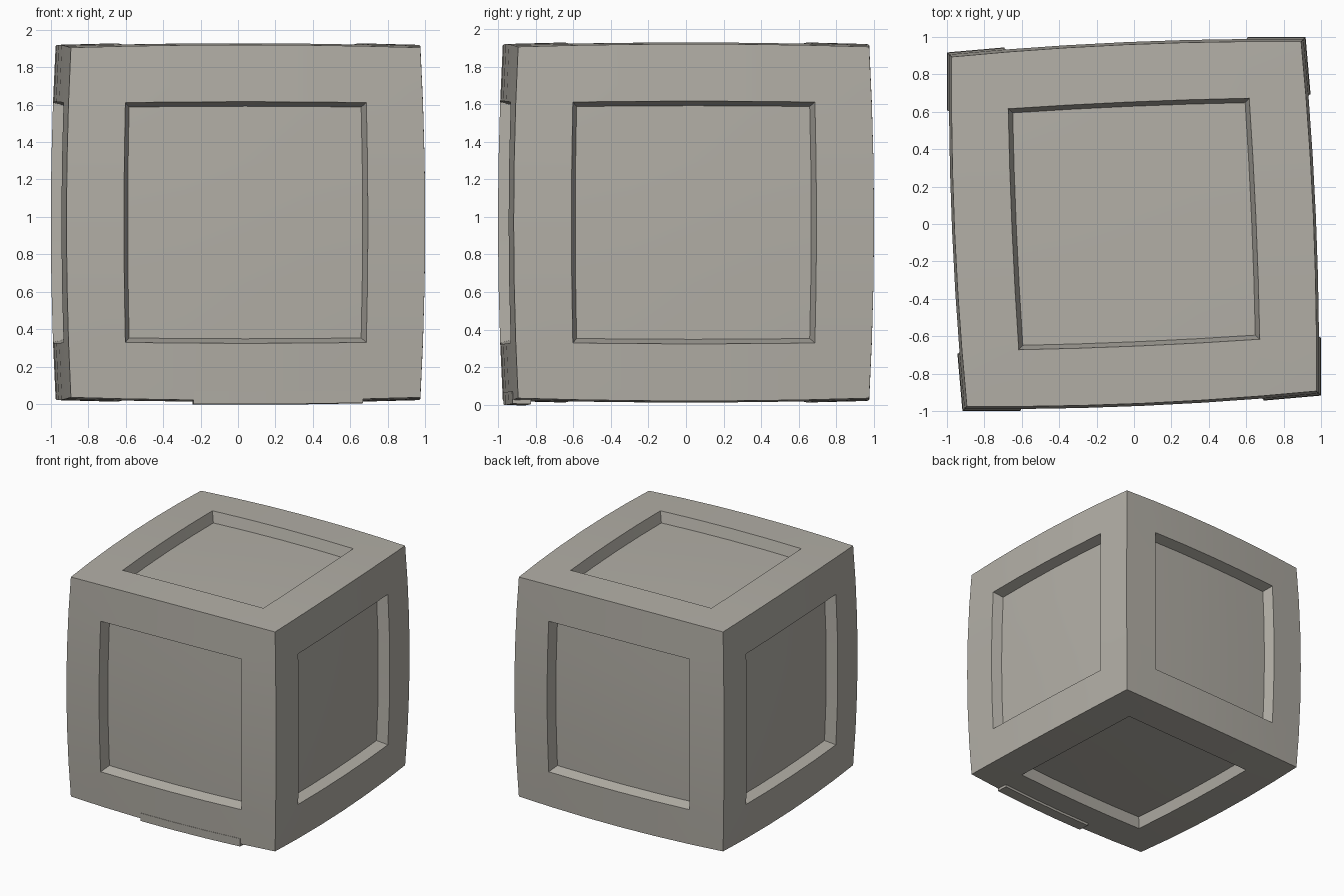
import bpy
import bmesh
from math import radians
from mathutils import Matrix, Vector

if "Cube" in bpy.data.objects:
    bpy.data.objects.remove(bpy.data.objects["Cube"], do_unlink=True)

HALF = 0.935      # half size at the corners
PANEL = 0.68      # panel edge as a share of the half size
BULGE = (0.025, 0.025, 0.015)
PLACE = Matrix.Translation((0, 0, 0.97)) @ Matrix.Rotation(radians(2.5), 4, "Z")

stone = bpy.data.materials.new("warm grey stone")
colour = (0.45, 0.43, 0.385, 1)
stone.diffuse_color = colour
stone.use_nodes = True
stone.node_tree.nodes["Principled BSDF"].inputs["Base Color"].default_value = colour
stone.node_tree.nodes["Principled BSDF"].inputs["Roughness"].default_value = 0.8


def swell(p):
    """Bow every side of the unit cube gently outwards."""
    out = Vector()
    for i in range(3):
        a, b = p[(i + 1) % 3], p[(i + 2) % 3]
        bow = max(0, 1 - a * a) + max(0, 1 - b * b)
        out[i] = p[i] * (HALF + BULGE[i] * bow)
    return out


def box(low, high):
    """Box in unit-cube space, cut along the grid lines so it can bow."""
    bm = bmesh.new()
    bmesh.ops.create_cube(bm, size=1)
    for v in bm.verts:
        v.co = [l + (c + 0.5) * (h - l) for c, l, h in zip(v.co, low, high)]
    for axis in range(3):
        normal = Vector([float(i == axis) for i in range(3)])
        for cut in (-PANEL, -PANEL / 2, 0, PANEL / 2, PANEL):
            bmesh.ops.bisect_plane(bm, geom=bm.verts[:] + bm.edges[:] + bm.faces[:],
                                   plane_co=normal * cut, plane_no=normal)
    return bm


def finish(bm, name):
    bmesh.ops.recalc_face_normals(bm, faces=bm.faces[:])
    bm.transform(PLACE)
    mesh = bpy.data.meshes.new(name)
    bm.to_mesh(mesh)
    bm.free()
    mesh.materials.append(stone)
    obj = bpy.data.objects.new(name, mesh)
    bpy.context.collection.objects.link(obj)
    bpy.ops.object.select_all(action="DESELECT")
    obj.select_set(True)
    bpy.context.view_layer.objects.active = obj
    bpy.ops.object.shade_smooth_by_angle(angle=radians(30))


# Bowed block with a sunken square panel on each of its six sides
block = box((-1, -1, -1), (1, 1, 1))
panel_faces = []
for face in block.faces:
    c = sorted(abs(k) for k in face.calc_center_median())
    if c[1] < PANEL:
        panel_faces.append(face)
for v in block.verts:
    v.co = swell(v.co)
block.normal_update()
bmesh.ops.inset_region(block, faces=panel_faces, thickness=0.022, depth=-0.09,
                       use_even_offset=True, use_boundary=True)
finish(block, "panelled_block")

# Shallow lip under the front edge
lip = box((-0.3, -1.003, -1.022), (0.67, -0.9, -0.95))
for v in lip.verts:
    v.co = swell(v.co)
finish(lip, "front_bottom_lip")
